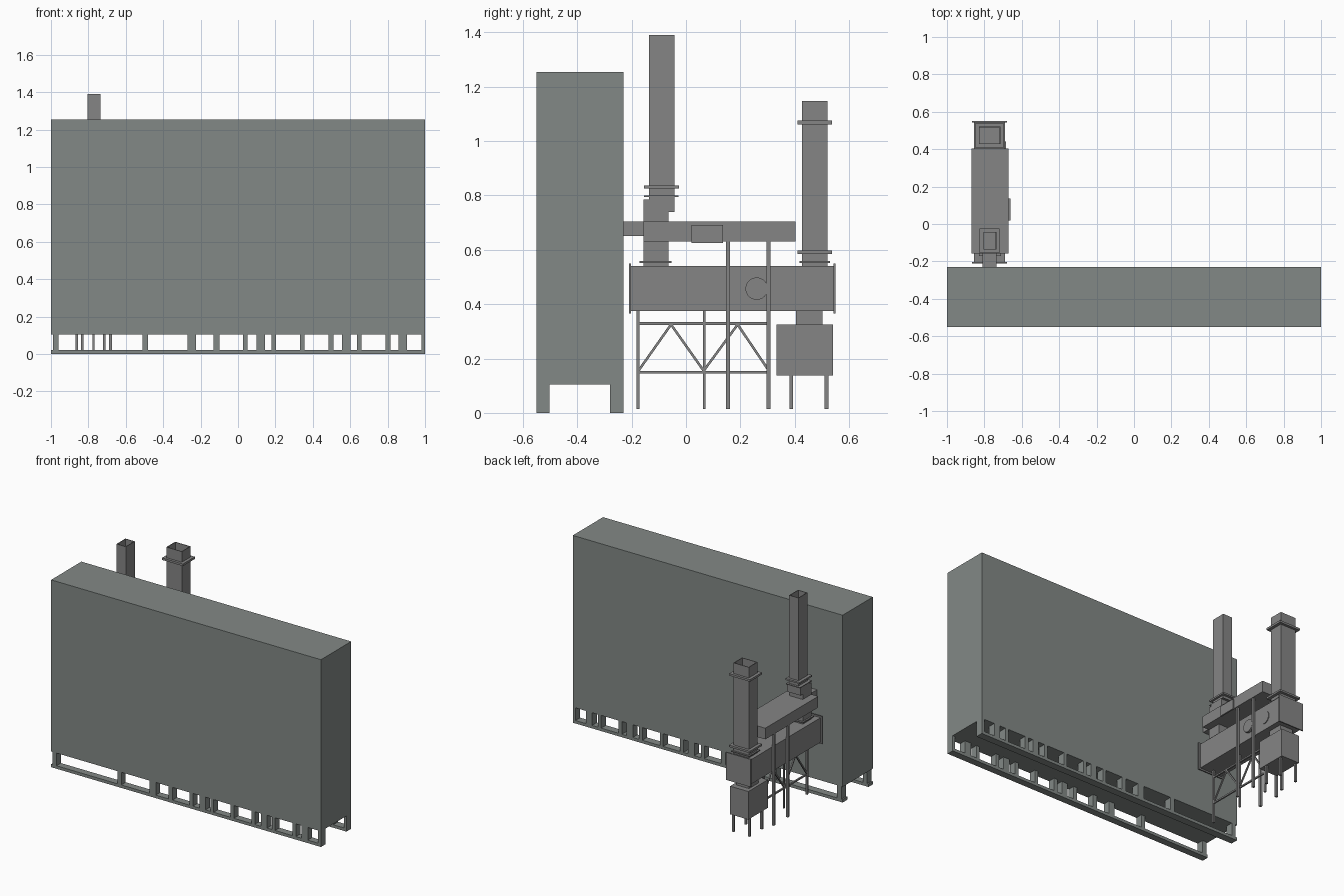
import bpy, bmesh, math
from mathutils import Vector

if "Cube" in bpy.data.objects:
    bpy.data.objects.remove(bpy.data.objects["Cube"])


def material(name, rgb):
    m = bpy.data.materials.new(name)
    m.diffuse_color = (*rgb, 1)
    m.use_nodes = True
    m.node_tree.nodes["Principled BSDF"].inputs["Base Color"].default_value = m.diffuse_color
    return m


cabinet_mat = material("cabinet_grey", (0.226, 0.25, 0.24))
steel_mat = material("dark_steel", (0.235, 0.235, 0.235))


def finish(name, bm, mat=steel_mat):
    me = bpy.data.meshes.new(name)
    bmesh.ops.recalc_face_normals(bm, faces=bm.faces)
    bm.to_mesh(me)
    bm.free()
    ob = bpy.data.objects.new(name, me)
    bpy.context.collection.objects.link(ob)
    me.materials.append(mat)
    return ob


def add_box(bm, x, y, z):
    """Axis-aligned box from (min, max) ranges."""
    vs = bmesh.ops.create_cube(bm, size=1)["verts"]
    for v in vs:
        v.co = Vector([(r[0] + r[1]) / 2 + c * (r[1] - r[0]) for r, c in zip((x, y, z), v.co)])
    return vs


def boxes(name, items, mat=steel_mat):
    bm = bmesh.new()
    for it in items:
        add_box(bm, *it)
    return finish(name, bm, mat)


def stack(name, x, y, z, wall=0.006):
    """Square chimney, open at the top."""
    bm = bmesh.new()
    add_box(bm, x, y, z)
    top = max(bm.faces, key=lambda f: f.calc_center_median().z)
    bmesh.ops.inset_region(bm, faces=[top], thickness=wall)
    new = bmesh.ops.extrude_face_region(bm, geom=[top])["geom"]
    bmesh.ops.delete(bm, geom=[top], context='FACES')
    for v in new:
        if isinstance(v, bmesh.types.BMVert):
            v.co.z -= (z[1] - z[0]) * 0.95
    return finish(name, bm)


def add_bar(bm, a, b, t):
    """Square bar between two points."""
    a, b = Vector(a), Vector(b)
    q = (b - a).to_track_quat('Z', 'Y')
    for v in bmesh.ops.create_cube(bm, size=1)["verts"]:
        v.co = (a + b) / 2 + q @ Vector((v.co.x * t, v.co.y * t, v.co.z * (b - a).length))


# Large cabinet on two rails with short posts
boxes("cabinet", [((-1, 1), (-0.55, -0.23), (0.105, 1.255))], cabinet_mat)
posts = [(-0.975, .03), (-0.495, .03), (-0.247, .045), (-0.115, .03), (0.038, .025),
         (0.122, .045), (0.192, .025), (0.343, .025), (0.497, .025), (0.578, .045),
         (0.648, .025), (0.802, .025), (0.88, .045), (0.99, .02)]
for side, y in (("front", (-0.55, -0.503)), ("rear", (-0.28, -0.23))):
    boxes(side + "_rail", [((-1, 1), y, (0, 0.02))], cabinet_mat)
    boxes(side + "_rail_posts", [((x - w / 2, x + w / 2), y, (0.02, 0.105)) for x, w in posts], cabinet_mat)

# Lower duct with end flanges and round inspection covers
boxes("lower_duct", [((-0.855, -0.69), (-0.205, 0.545), (0.375, 0.54))])
boxes("duct_end_flanges", [((-0.865, -0.68), y, (0.365, 0.55))
                           for y in ((-0.21, -0.203), (0.542, 0.55))])
bm = bmesh.new()
for y, depth in ((0.26, 0.034), (0.40, 0.01)):
    vs = bmesh.ops.create_cone(bm, cap_ends=True, segments=32, radius1=0.041, radius2=0.041, depth=depth)["verts"]
    for v in vs:
        v.co = Vector((-0.69 + v.co.z, y + v.co.x, 0.457 + v.co.y))
finish("inspection_covers", bm)

# Upper duct, link into the cabinet, side control box
boxes("upper_duct", [((-0.87, -0.67), (-0.157, 0.403), (0.63, 0.705))])
boxes("cabinet_link_duct", [((-0.81, -0.735), (-0.23, -0.157), (0.65, 0.705))])
boxes("control_box", [((-0.67, -0.66), (0.02, 0.137), (0.625, 0.692))])

# Inner chimney with riser and flanges
boxes("inner_riser", [((-0.82, -0.72), (-0.157, -0.065), (0.54, 0.785)),
                      ((-0.82, -0.72), (-0.137, -0.042), (0.74, 0.80))])
stack("inner_chimney", (-0.805, -0.735), (-0.137, -0.042), (0.79, 1.39))
boxes("inner_flanges", [((-0.825, -0.72), (-0.155, -0.025), (0.825, 0.836)),
                        ((-0.825, -0.72), (-0.155, -0.028), (0.795, 0.80)),
                        ((-0.83, -0.71), (-0.172, -0.053), (0.552, 0.559))])

# Outer chimney with flanges
stack("outer_chimney", (-0.83, -0.715), (0.427, 0.52), (0.54, 1.147))
boxes("outer_flanges", [((-0.85, -0.695), (0.41, 0.537), (1.062, 1.076)),
                        ((-0.85, -0.695), (0.41, 0.538), (0.584, 0.597)),
                        ((-0.84, -0.705), (0.417, 0.53), (0.552, 0.558))])

# Collection hopper under the duct, with neck and legs
boxes("hopper", [((-0.84, -0.705), (0.333, 0.54), (0.137, 0.325))])
boxes("hopper_neck", [((-0.82, -0.725), (0.404, 0.503), (0.325, 0.376))])
boxes("hopper_legs", [((x - .007, x + .007), (y - .007, y + .007), (0.015, 0.137))
                      for x in (-0.833, -0.715) for y in (0.387, 0.517)])

# Single braced frame under the middle of the lower duct
bm = bmesh.new()
zigzag = [(-0.175, .155), (-0.055, .325), (0.065, .155), (0.19, .325), (0.305, .155)]
cx = -0.773
for y, t in ((-0.177, .012), (0.067, .009), (0.303, .012)):
    add_bar(bm, (cx, y, 0.015), (cx, y, 0.375), t)
for z in (0.15, 0.329):
    add_bar(bm, (cx, -0.18, z), (cx, 0.31, z), .01)
for (y0, z0), (y1, z1) in zip(zigzag, zigzag[1:]):
    add_bar(bm, (cx, y0, z0), (cx, y1, z1), .009)
finish("braced_frame", bm)

# Tall posts carrying the upper duct
boxes("tall_posts", [((x - .0075, x + .0075), (y - .0075, y + .0075), (0.015, 0.63))
                     for x in (-0.862, -0.682) for y in (0.155, 0.303)])
